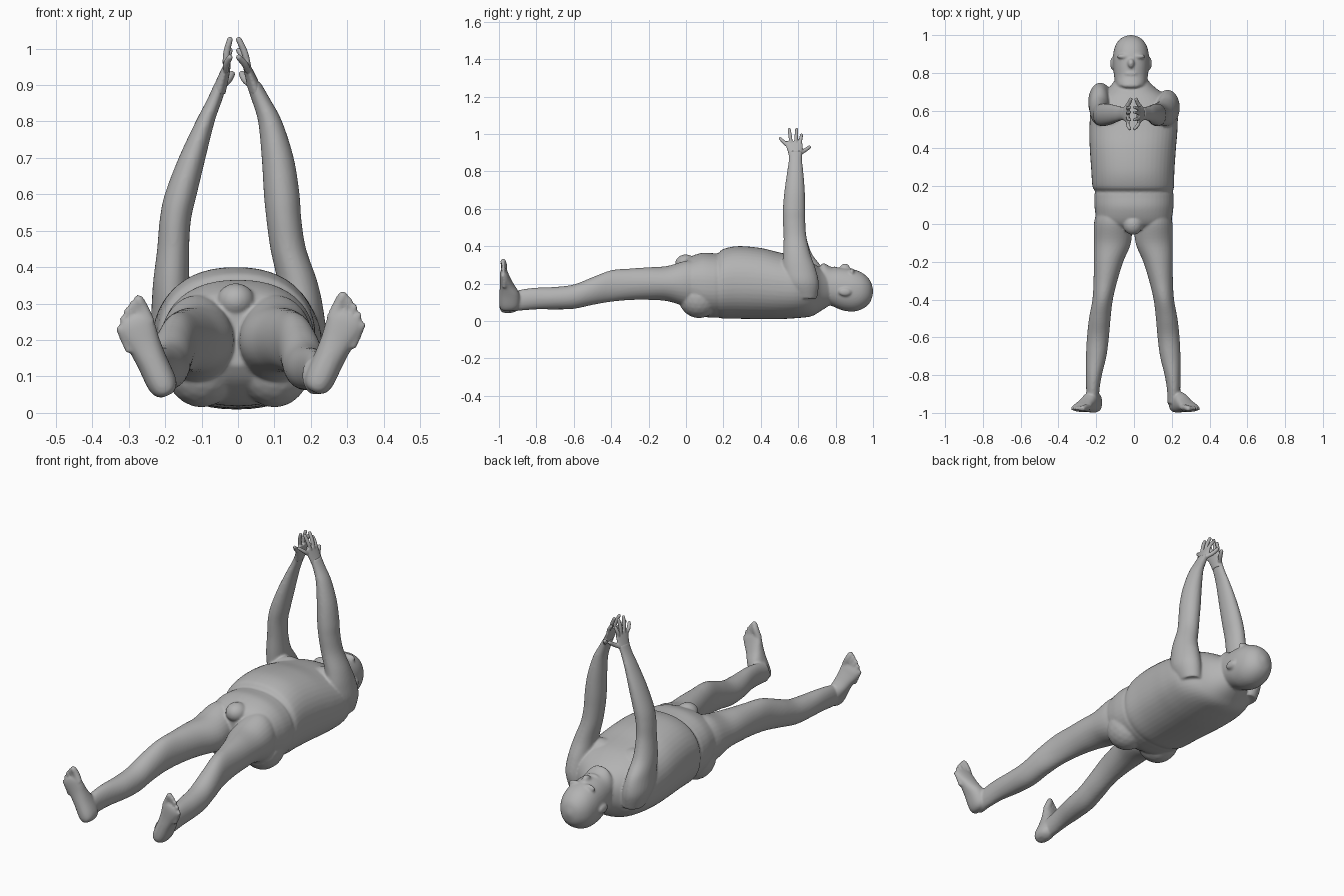
import bpy, bmesh, math
from mathutils import Vector, Matrix

X, Y, Z = Vector((1, 0, 0)), Vector((0, 1, 0)), Vector((0, 0, 1))

skin = bpy.data.materials.new("grey_skin")
skin.diffuse_color = (0.45, 0.45, 0.45, 1)


def spline(p0, p1, p2, p3, t):
    return 0.5 * (2 * p1 + (p2 - p0) * t + (2 * p0 - 5 * p1 + 4 * p2 - p3) * t * t
                  + (3 * p1 - p0 - 3 * p2 + p3) * t ** 3)


def loft(bm, keys, u, v, sides=32, steps=5, power=2.0):
    """Skin smooth sections; each key is centre x, y, z and half widths along u, v."""
    n, rows = len(keys), []
    for i in range(n - 1):
        q = [keys[max(0, min(n - 1, i + k))] for k in (-1, 0, 1, 2)]
        for s in range(steps):
            rows.append([spline(*c, s / steps) for c in zip(*q)])
    rows.append(keys[-1])
    rings = []
    for x, y, z, a, b in rows:
        ring = []
        for k in range(sides):
            w = 2 * math.pi * k / sides
            c, s = math.cos(w), math.sin(w)
            c = math.copysign(abs(c) ** (2 / power), c)
            s = math.copysign(abs(s) ** (2 / power), s)
            ring.append(bm.verts.new(Vector((x, y, z)) + u * (a * c) + v * (b * s)))
        rings.append(ring)
    for r, q in zip(rings, rings[1:]):
        for k in range(sides):
            j = (k + 1) % sides
            bm.faces.new((r[k], r[j], q[j], q[k]))
    bm.faces.new(rings[0])
    bm.faces.new(rings[-1])


def blob(bm, centre, size):
    m = Matrix.Translation(centre) @ Matrix.Diagonal((*size, 1))
    bmesh.ops.create_icosphere(bm, subdivisions=3, radius=1, matrix=m)


def digit(bm, points, r):
    """Finger or toe: a round tapered tube with a domed tip."""
    pts = [Vector(p) for p in points]
    d = (pts[-1] - pts[-2]).normalized()
    u = d.cross(Y if abs(d.y) < 0.7 else X).normalized()
    keys = [(*p, r * f, r * f) for p, f in zip(pts, (1, 1.0, 0.85))]
    keys += [(*(pts[-1] + d * r * 0.55), r * 0.6, r * 0.6), (*(pts[-1] + d * r * 0.8), r * 0.2, r * 0.2)]
    loft(bm, keys, u, d.cross(u), 12, 3)


def finish(name, bm, voxel, smooth):
    bmesh.ops.recalc_face_normals(bm, faces=bm.faces)
    me = bpy.data.meshes.new(name)
    bm.to_mesh(me)
    bm.free()
    me.materials.append(skin)
    ob = bpy.data.objects.new(name, me)
    bpy.context.collection.objects.link(ob)
    mod = ob.modifiers.new("fuse", 'REMESH')
    mod.mode, mod.voxel_size, mod.use_smooth_shade = 'VOXEL', voxel, True
    mod = ob.modifiers.new("soften", 'SMOOTH')
    mod.factor, mod.iterations = 0.5, smooth


body, hands = bmesh.new(), bmesh.new()

# torso, from crotch to neck, with the belly hanging over the hips
loft(body, [(0, -.04, .2, .1, .07), (0, 0, .205, .185, .125), (0, .08, .195, .208, .168),
            (0, .15, .19, .21, .172), (0, .172, .19, .206, .172), (-.004, .2, .199, .216, .186),
            (-.006, .28, .206, .22, .194), (-.006, .4, .2, .228, .19), (-.003, .5, .188, .233, .178),
            (0, .6, .18, .228, .164), (-.005, .67, .17, .19, .145), (-.01, .72, .168, .125, .115),
            (-.015, .77, .17, .08, .085)], X, Z, 48, 5, 2.25)
blob(body, (-.006, -.002, .308), (.052, .056, .048))        # pubic mound
for s in (-1, 1):
    blob(body, (s * .1, .07, .125), (.1, .11, .11))         # buttock
    blob(body, (s * .1, .56, .29), (.085, .07, .065))       # chest muscle

# head with face features
hx = -.016
loft(body, [(hx, .69, .18, .07, .08), (hx, .725, .2, .078, .1), (hx, .74, .2, .082, .108),
            (hx, .78, .184, .089, .104), (hx, .84, .17, .095, .114), (hx, .9, .163, .094, .112),
            (hx, .95, .16, .08, .092), (hx, .985, .158, .05, .057), (hx, 1.0, .158, .01, .01)],
     X, Z, 40, 5, 2.15)
blob(body, (hx, .85, .285), (.018, .026, .022))             # nose
blob(body, (hx, .795, .28), (.034, .012, .012))             # lips
blob(body, (hx, .735, .285), (.05, .018, .024))             # chin
for s in (-1, 1):
    blob(body, (hx + s * .04, .887, .262), (.035, .014, .02))   # brow
    blob(body, (hx + s * .098, .85, .155), (.012, .034, .022))  # ear

# arms reaching up
left_arm = [(-.165, .67, .12, .05, .06), (-.178, .65, .2, .063, .098), (-.183, .63, .28, .055, .1),
            (-.183, .598, .36, .05, .075), (-.178, .583, .45, .044, .061), (-.172, .578, .53, .043, .06),
            (-.157, .578, .6, .044, .06), (-.126, .581, .7, .037, .054), (-.09, .584, .8, .026, .043),
            (-.064, .585, .86, .021, .036), (-.045, .585, .91, .017, .037)]
right_arm = [(.165, .64, .12, .05, .06), (.178, .62, .2, .063, .09), (.175, .605, .28, .06, .088),
             (.163, .592, .36, .055, .072), (.138, .583, .45, .049, .061), (.126, .578, .53, .048, .06),
             (.12, .578, .6, .049, .06), (.109, .581, .7, .044, .054), (.088, .584, .8, .033, .043),
             (.063, .585, .86, .026, .036), (.04, .585, .91, .02, .037)]
for keys in (left_arm, right_arm):
    loft(body, keys, X, Y, 28)

# hands: palm, four spread fingers and a thumb
for s, wx, px, tip in ((-1, -.055, -.033, -.022), (1, .052, .027, .002)):
    loft(hands, [(wx, .585, .875, .02, .033), ((wx + px) / 2, .583, .91, .017, .04),
                 (px, .578, .945, .012, .046), (px - .1 * wx, .575, .962, .008, .042)], X, Y, 24)
    for by, bz, ty, tz in ((.54, .94, .503, .976), (.562, .952, .552, 1.025),
                           (.587, .952, .592, 1.025), (.608, .945, .618, .995)):
        mid = ((px + tip) / 2 + s * .004, (by + ty) / 2, (bz + tz) / 2)
        digit(hands, [(px, by, bz), mid, (tip, ty, tz)], .0095)
    digit(hands, [(wx, .6, .89), (px - s * .004, .635, .912), (px - s * .016, .66, .93)], .011)

# legs, then feet with the toes pointing up and outward
leg = [(.105, .06, .2, .09, .12), (.108, 0, .2, .1, .122), (.11, -.1, .2, .098, .094),
       (.131, -.2, .2, .078, .087), (.147, -.3, .196, .063, .084), (.162, -.4, .187, .054, .084),
       (.177, -.5, .16, .057, .074), (.187, -.6, .13, .058, .065), (.196, -.7, .122, .054, .06),
       (.208, -.8, .12, .042, .058), (.214, -.88, .112, .035, .056), (.214, -.95, .1, .033, .05)]
foot = [(0, -.955, .015, .025), (.012, -.948, .032, .045), (.04, -.943, .041, .055),
        (.1, -.945, .042, .052), (.15, -.958, .045, .037), (.19, -.968, .051, .027),
        (.215, -.973, .05, .021), (.232, -.976, .038, .014)]
for s, heel in ((-1, Vector((-.193, 0, .048))), (1, Vector((.208, 0, .058)))):
    loft(body, [(s * x - .004, y, z, a, b) for x, y, z, a, b in leg], X, Z, 32)
    d = Vector((s * .42, 0, .907))
    u = Vector((s * .907, 0, -.42))
    loft(body, [(*(heel + d * t + Y * y), a, b) for t, y, a, b in foot], u, Y, 28, 5, 2.3)
    for i, r in enumerate((.017, .0125, .012, .0115, .011)):
        side = -.038 + i * .0205
        t = .272 - .002 * i - .0026 * i * i
        pts = [heel + d * (t - back) + u * side + Y * y
               for back, y in ((.07, -.972), (.03, -.972), (0, -.978))]
        digit(body, pts, r)

finish("body", body, .006, 5)
finish("hands", hands, .0035, 2)
